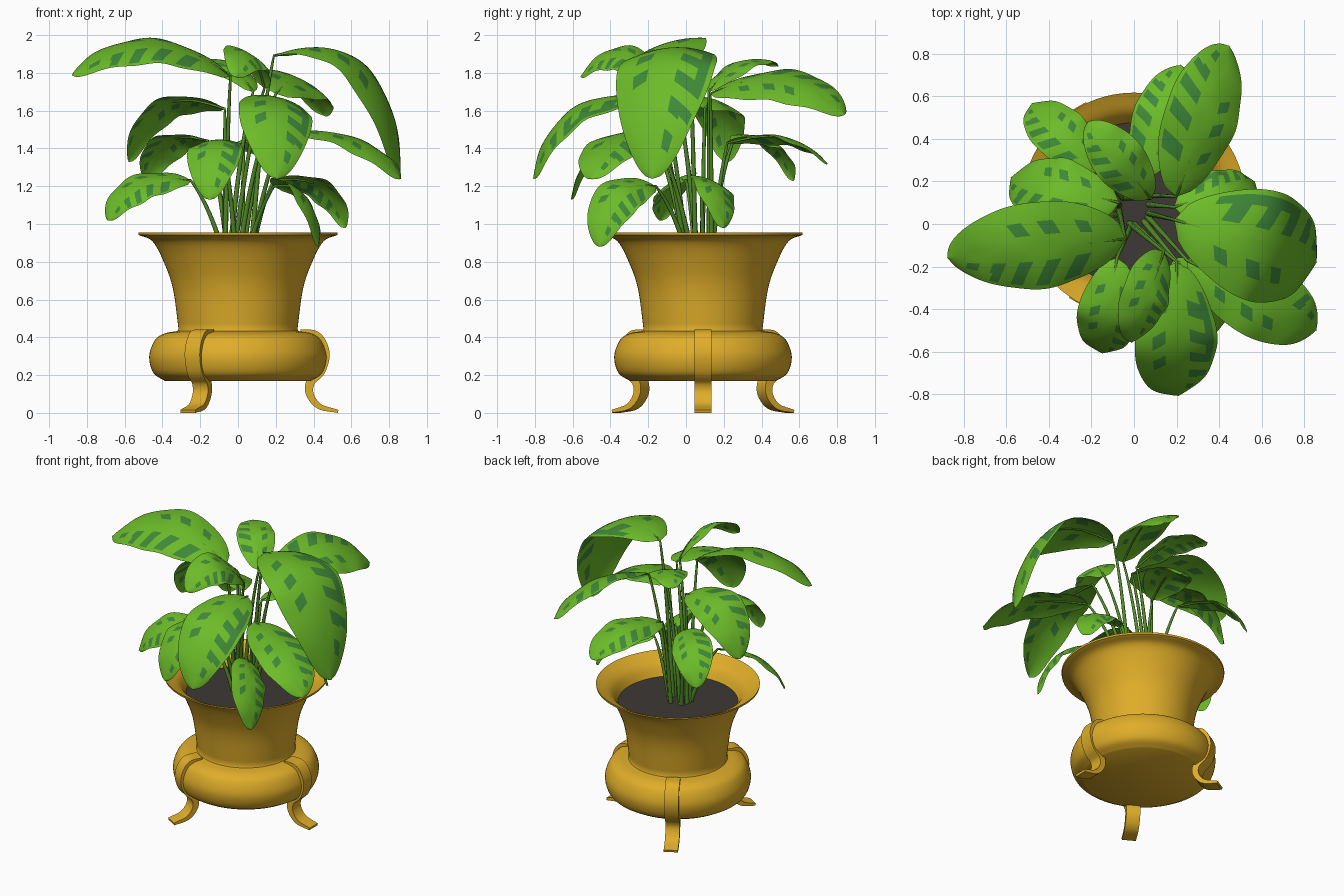
import bpy, bmesh, math
from mathutils import Vector

if "Cube" in bpy.data.objects:
    bpy.data.objects.remove(bpy.data.objects["Cube"])

CY = 0.09          # pot axis is at x = 0, y = CY
SOIL_Z = 0.83


def material(name, rgb):
    m = bpy.data.materials.new(name)
    m.diffuse_color = (*rgb, 1)
    m.use_nodes = True
    m.node_tree.nodes["Principled BSDF"].inputs["Base Color"].default_value = m.diffuse_color
    return m


GOLD = material("gold", (0.74, 0.42, 0.022))
SOIL = material("soil", (0.048, 0.040, 0.035))
LEAF = material("leaf_green", (0.15, 0.50, 0.022))
PATCH = material("leaf_patch", (0.05, 0.25, 0.04))
STEM = material("stem_green", (0.085, 0.26, 0.02))


def finish(bm, name, mats, angle=40, recalc=True):
    if recalc:
        bmesh.ops.recalc_face_normals(bm, faces=bm.faces[:])
    me = bpy.data.meshes.new(name)
    bm.to_mesh(me)
    bm.free()
    ob = bpy.data.objects.new(name, me)
    bpy.context.collection.objects.link(ob)
    for m in mats:
        me.materials.append(m)
    bpy.ops.object.select_all(action='DESELECT')
    ob.select_set(True)
    bpy.context.view_layer.objects.active = ob
    bpy.ops.object.shade_smooth_by_angle(angle=math.radians(angle))


def loft(bm, rings, closed=True):
    """Skin a row of rings; closed rings also get end caps."""
    n = len(rings[0])
    vs = [[bm.verts.new(p) for p in r] for r in rings]
    for a, b in zip(vs, vs[1:]):
        for i in range(n if closed else n - 1):
            j = (i + 1) % n
            bm.faces.new((a[i], a[j], b[j], b[i]))
    if closed:
        bm.faces.new(vs[0])
        bm.faces.new(vs[-1])


def spline(pts, steps):
    """Catmull-Rom through 2D points."""
    P = [Vector(p) for p in pts]
    P = [2 * P[0] - P[1]] + P + [2 * P[-1] - P[-2]]
    out = []
    for i in range(1, len(P) - 2):
        a, b, c, d = P[i - 1:i + 3]
        for k in range(steps):
            t = k / steps
            out.append((2 * b + (c - a) * t + (2 * a - 5 * b + 4 * c - d) * t * t
                        + (3 * b - a - 3 * c + d) * t ** 3) / 2)
    return out + [P[-2]]


def lathe(profile, name, mat, segs=72):
    turns = [2 * math.pi * i / segs for i in range(segs)]
    bm = bmesh.new()
    loft(bm, [[(r * math.cos(q), CY + r * math.sin(q), z) for q in turns] for r, z in profile])
    finish(bm, name, [mat])


# Pot: bulging base, flared neck, thin rim and inner wall
belly = spline([(.385, .168), (.448, .212), (.47, .3), (.44, .385), (.39, .42), (.32, .433)], 6)
neck = spline([(.315, .445), (.343, .65), (.385, .78), (.45, .905), (.526, .942)], 7)
inner = spline([(.528, .955), (.43, .9), (.37, .8)], 6)
lathe(belly + neck + inner, "pot", GOLD)
lathe([(.36, .81), (.388, SOIL_Z)], "soil", SOIL)

# Legs: S-curved straps over the bulge, ending in thin turned-out feet
path = spline([(.33, .415), (.415, .404), (.458, .32), (.438, .225), (.385, .165),
               (.38, .1), (.43, .035), (.53, .008)], 6)
for k in range(3):
    ang = k * 2 * math.pi / 3
    d = Vector((math.cos(ang), math.sin(ang), 0))
    s = Vector((-d.y, d.x, 0)) * 0.046
    rings = []
    for i, p in enumerate(path):
        tan = (path[min(i + 1, len(path) - 1)] - path[max(i - 1, 0)]).normalized()
        half = Vector((-tan.y, tan.x)) * (0.027 - 0.019 * (i / (len(path) - 1)) ** 3)
        o, n = [Vector((0, CY, max(q.y, 0))) + d * q.x for q in (p + half, p - half)]
        rings.append([o - s, o + s, n + s, n - s])
    bm = bmesh.new()
    loft(bm, rings)
    finish(bm, f"leg_{k + 1}", [GOLD], 35)


def parabola(a, b, c, t):
    """Point and direction on the parabola through a, b, c."""
    p = a * (2 * (t - .5) * (t - 1)) + b * (4 * t * (1 - t)) + c * (2 * t * (t - .5))
    return p, (a * (4 * t - 3) + b * (4 - 8 * t) + c * (4 * t - 1)).normalized()


def is_patch(t, u, dark):
    """Dark bars on the left half, joined at the edge if dark; blotches on the right."""
    f = (t * 6.2) % 1
    bar = 0.08 < t < 0.88 and 0.25 < u < 0.88 - 0.3 * (t > 0.7) and f < 0.5
    edge = dark and 0.1 < t < 0.5 and 0.65 < u < 0.95
    blotch = 0.1 < t < 0.6 and -0.62 < u < -0.3 and f < 0.42
    return bar or edge or blotch


def leaf(name, base, tip, mid_z, roll, dark=False, nt=50, nu=20):
    a, c = Vector(base), Vector(tip)
    h = c - a
    flat = Vector((h.x, h.y, 0))
    level = Vector((-h.y, h.x, 0)).normalized()
    # Drooping leaves bend further out; width follows length
    drop = max(-h.z, 0)
    b = a.lerp(c, 0.5 + 0.4 * drop / (drop + flat.length))
    b.z = mid_z
    width = 0.47 * ((b - a).length + (c - b).length)
    r = math.radians(roll)
    rows = []
    for i in range(nt + 1):
        row = []
        for j in range(nu + 1):
            u = 2 * j / nu - 1
            t = i / nt
            t += 0.6 * abs(u) * t * (1 - t)          # slanted veins
            p, tan = parabola(a, b, c, t)
            side = level * math.cos(r) - tan.cross(level).normalized() * math.sin(r)
            nor = tan.cross(side)
            w = width / 2 * max(math.sin(math.pi * t ** 0.95), 0) ** 0.52 + 0.002
            wave = 0.006 * math.sin(t * 17)
            row.append(p + side * (w * u) + nor * (wave * abs(u) - 0.2 * w * u * u))
        rows.append(row)
    bm = bmesh.new()
    loft(bm, rows, closed=False)
    for k, f in enumerate(bm.faces):
        f.material_index = int(is_patch((k // nu + .5) / nt, 2 * (k % nu + .5) / nu - 1, dark))
    bm.normal_update()
    if sum(f.normal.z for f in bm.faces) < 0:
        bmesh.ops.reverse_faces(bm, faces=bm.faces[:])
    finish(bm, name + "_leaf", [LEAF, PATCH], 60, recalc=False)

    # Stem: from the soil, bending into the blade and running under the midrib
    root = Vector((0, CY - 0.02, SOIL_Z - 0.02)) + flat.normalized() * 0.07
    ctrl = root.lerp(a, 0.45)
    ctrl.z = root.z + (a.z - root.z) * 0.7
    line = [parabola(root, (root + 2 * ctrl + a) / 4, a, i / 12)[0] for i in range(13)]
    line += [parabola(a, b, c, i / 10)[0] - Vector((0, 0, .006)) for i in range(1, 5)]
    rings = []
    for i, p in enumerate(line):
        tan = (line[min(i + 1, len(line) - 1)] - line[max(i - 1, 0)]).normalized()
        n = tan.cross(level).normalized()
        rad = 0.015 - 0.011 * i / len(line)
        rings.append([p + (level * math.cos(k * math.pi / 4) + n * math.sin(k * math.pi / 4)) * rad
                      for k in range(8)])
    bm = bmesh.new()
    loft(bm, rings)
    finish(bm, name + "_stem", [STEM], 60)


# Leaves: blade base, tip, height of the middle, sideways roll in degrees
leaf("left_top", (-.04, -.07, 1.78), (-.88, -.16, 1.79), 1.955, 18)
leaf("right_top", (.19, .02, 1.89), (.86, -.18, 1.24), 1.84, 0, True)
leaf("centre_top", (.14, -.13, 1.72), (-.01, -.56, 1.78), 1.9, 30)
leaf("right_front", (.25, -.17, 1.49), (.86, -.5, 1.24), 1.45, 0)
leaf("front_large", (.2, -.18, 1.66), (.21, -.81, 1.24), 1.6, 12, True)
leaf("front_left", (-.08, -.16, 1.43), (-.15, -.61, 1.13), 1.4, 0, True)
leaf("front_low", (.19, -.16, 1.2), (.43, -.46, .88), 1.15, 32)
leaf("right_low", (.19, .08, 1.23), (.57, .2, .98), 1.2, 20, True)
leaf("back_right", (.2, .13, 1.69), (.45, .84, 1.58), 1.765, -25)
leaf("back", (.03, .22, 1.43), (.22, .75, 1.32), 1.46, 10)
leaf("back_top", (.08, .12, 1.7), (-.22, .48, 1.84), 1.86, 0)
leaf("back_left", (-.16, .25, 1.44), (-.48, .57, 1.23), 1.44, -15)
leaf("left_middle", (-.07, .1, 1.61), (-.58, .22, 1.33), 1.63, -18)
leaf("left_low", (-.25, 0, 1.23), (-.69, -.13, 1.02), 1.21, 28)
